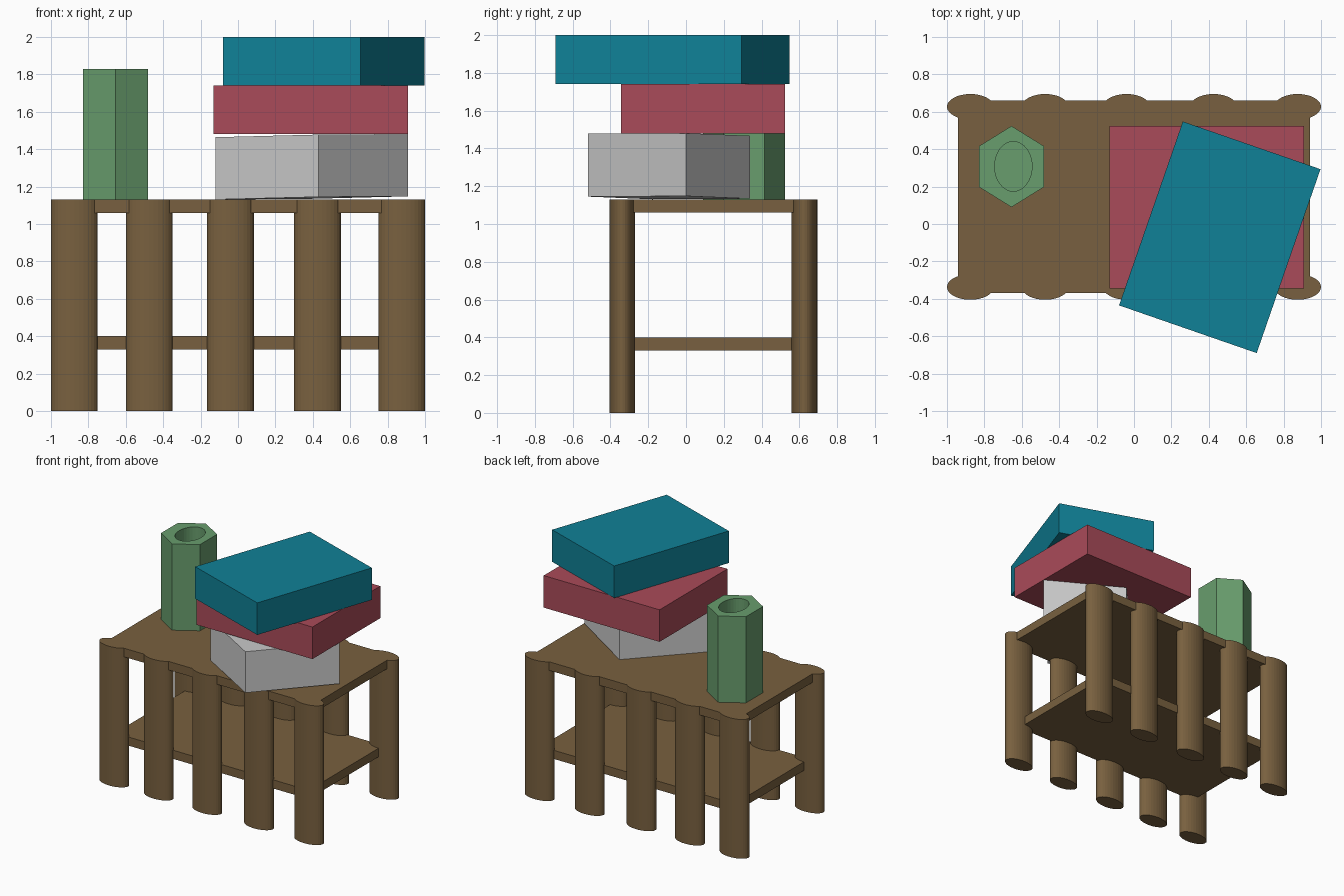
import bpy
import bmesh
from math import cos, sin, pi
from mathutils import Vector

if "Cube" in bpy.data.objects:
    bpy.data.objects.remove(bpy.data.objects["Cube"])


def material(name, rgb):
    m = bpy.data.materials.new(name)
    m.diffuse_color = (*rgb, 1)
    m.use_nodes = True
    m.node_tree.nodes["Principled BSDF"].inputs["Base Color"].default_value = m.diffuse_color
    return m


wood = material("wood", (0.19, 0.118, 0.05))
green = material("green", (0.14, 0.34, 0.155))
red = material("red", (0.40, 0.07, 0.10))
teal = material("teal", (0.005, 0.22, 0.31))


def prism(name, base, height, mat=None):
    """Extrude a counter-clockwise base outline straight up."""
    bm = bmesh.new()
    face = bm.faces.new([bm.verts.new(p) for p in base])
    ext = bmesh.ops.extrude_face_region(bm, geom=[face], use_keep_orig=True)
    top = [g for g in ext["geom"] if isinstance(g, bmesh.types.BMVert)]
    bmesh.ops.translate(bm, verts=top, vec=(0, 0, height))
    bmesh.ops.recalc_face_normals(bm, faces=bm.faces)
    mesh = bpy.data.meshes.new(name)
    bm.to_mesh(mesh)
    bm.free()
    obj = bpy.data.objects.new(name, mesh)
    bpy.context.collection.objects.link(obj)
    if mat:
        mesh.materials.append(mat)
    return obj


def rect(x0, x1, y0, y1, z):
    return [(x0, y0, z), (x1, y0, z), (x1, y1, z), (x0, y1, z)]


def ring(cx, cy, rx, ry, z, n, start=0.0):
    return [(cx + rx * cos(start + 2 * pi * i / n),
             cy + ry * sin(start + 2 * pi * i / n), z) for i in range(n)]


def parallelogram(left, front, right):
    back = Vector(left) + Vector(right) - Vector(front)
    return [left, front, right, tuple(back)]


# table top and lower shelf
prism("table_top", rect(-0.94, 0.94, -0.37, 0.66, 1.06), 0.07, wood)
prism("lower_shelf", rect(-0.87, 0.87, -0.335, 0.62, 0.33), 0.07, wood)

# two rows of oval legs
for row, y in (("front", -0.337), ("back", 0.627)):
    for i, x in enumerate((-0.875, -0.475, -0.04, 0.425, 0.875)):
        prism(f"{row}_leg_{i + 1}", ring(x, y, 0.125, 0.068, 0, 32), 1.13, wood)

# hexagonal vase with an oval bore
vase = prism("vase", ring(-0.655, 0.307, 0.202, 0.217, 1.13, 6, pi / 2), 0.70, green)
bore = prism("vase_bore_cutter", ring(-0.645, 0.308, 0.10, 0.133, 1.2, 32), 0.8, green)
bore.hide_render = True
bore.hide_viewport = True
cut = vase.modifiers.new("bore", "BOOLEAN")
cut.operation = "DIFFERENCE"
cut.solver = "EXACT"
cut.object = bore

# stack of three books, the lowest slightly tilted
prism("bottom_book", parallelogram((-0.12, -0.18, 1.131), (0.43, -0.52, 1.145),
                                   (0.91, 0.0, 1.148)), 0.333)
prism("middle_book", rect(-0.13, 0.91, -0.345, 0.525, 1.48), 0.26, red)
prism("top_book", parallelogram((-0.08, -0.435, 1.74), (0.656, -0.69, 1.74),
                                (0.997, 0.293, 1.74)), 0.26, teal)
